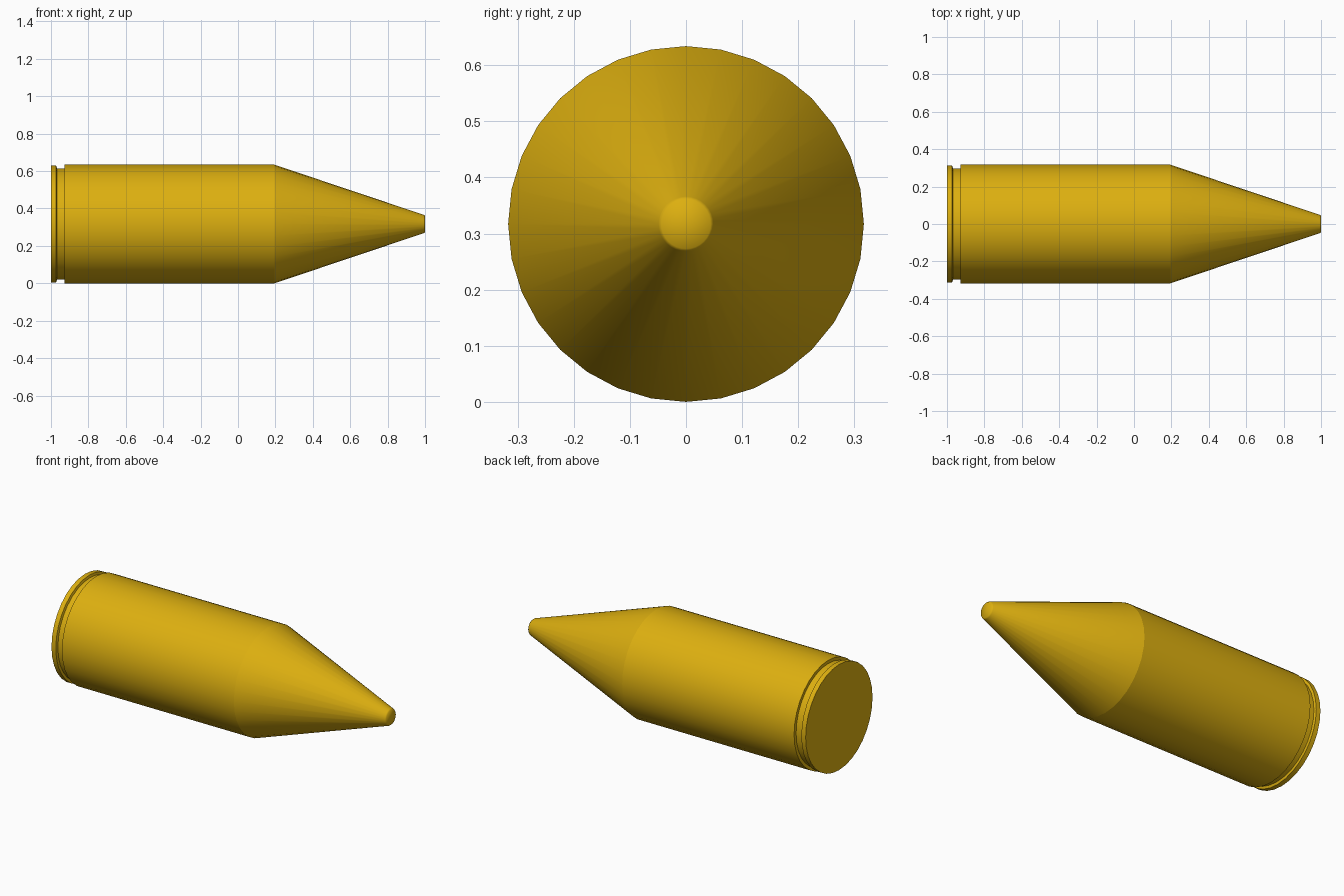
import bpy, bmesh, math

if "Cube" in bpy.data.objects:
    bpy.data.objects.remove(bpy.data.objects["Cube"])

SIDES = 32
R = 0.317

brass = bpy.data.materials.new("brass")
brass.diffuse_color = (0.72, 0.43, 0.005, 1)
brass.use_nodes = True
brass.node_tree.nodes["Principled BSDF"].inputs["Base Color"].default_value = brass.diffuse_color


def lathe(name, profile, cap_start=False, cap_end=False, sharp_angle=15):
    """Revolve (x, radius) points around the long axis."""
    bm = bmesh.new()
    rings = []
    for x, r in profile:
        ring = []
        for i in range(SIDES):
            a = 2 * math.pi * i / SIDES
            ring.append(bm.verts.new((x, r * math.cos(a), R + r * math.sin(a))))
        rings.append(ring)
    for a, b in zip(rings, rings[1:]):
        for i in range(SIDES):
            j = (i + 1) % SIDES
            bm.faces.new((a[i], a[j], b[j], b[i]))
    if cap_start:
        bm.faces.new(list(reversed(rings[0])))
    if cap_end:
        # Fan to a centre point so the blunt end shades as a small dome
        centre = bm.verts.new((profile[-1][0], 0, R))
        for i in range(SIDES):
            bm.faces.new((rings[-1][i], rings[-1][(i + 1) % SIDES], centre))
    for f in bm.faces:
        f.smooth = True
    limit = math.radians(sharp_angle)
    bm.normal_update()
    for e in bm.edges:
        if len(e.link_faces) == 2 and e.calc_face_angle() > limit:
            e.smooth = False
    # Keep the face normals pointing away from the axis
    for f in bm.faces:
        c = f.calc_center_median()
        n = f.normal
        if n.y * c.y + n.z * (c.z - R) < -1e-5:
            f.normal_flip()
    me = bpy.data.meshes.new(name)
    bm.to_mesh(me)
    bm.free()
    ob = bpy.data.objects.new(name, me)
    bpy.context.collection.objects.link(ob)
    me.materials.append(brass)
    return ob


# Casing: base rim, extractor groove and straight body
lathe("casing", [(-1, 0.312), (-0.972, 0.312), (-0.968, 0.298),
                 (-0.928, 0.298), (-0.928, R), (0.195, R)], cap_start=True)

# Conical nose with a blunt, softly shaded tip
lathe("nose", [(0.195, R), (0.993, 0.049), (1.0, 0.044)],
      cap_end=True, sharp_angle=100)
